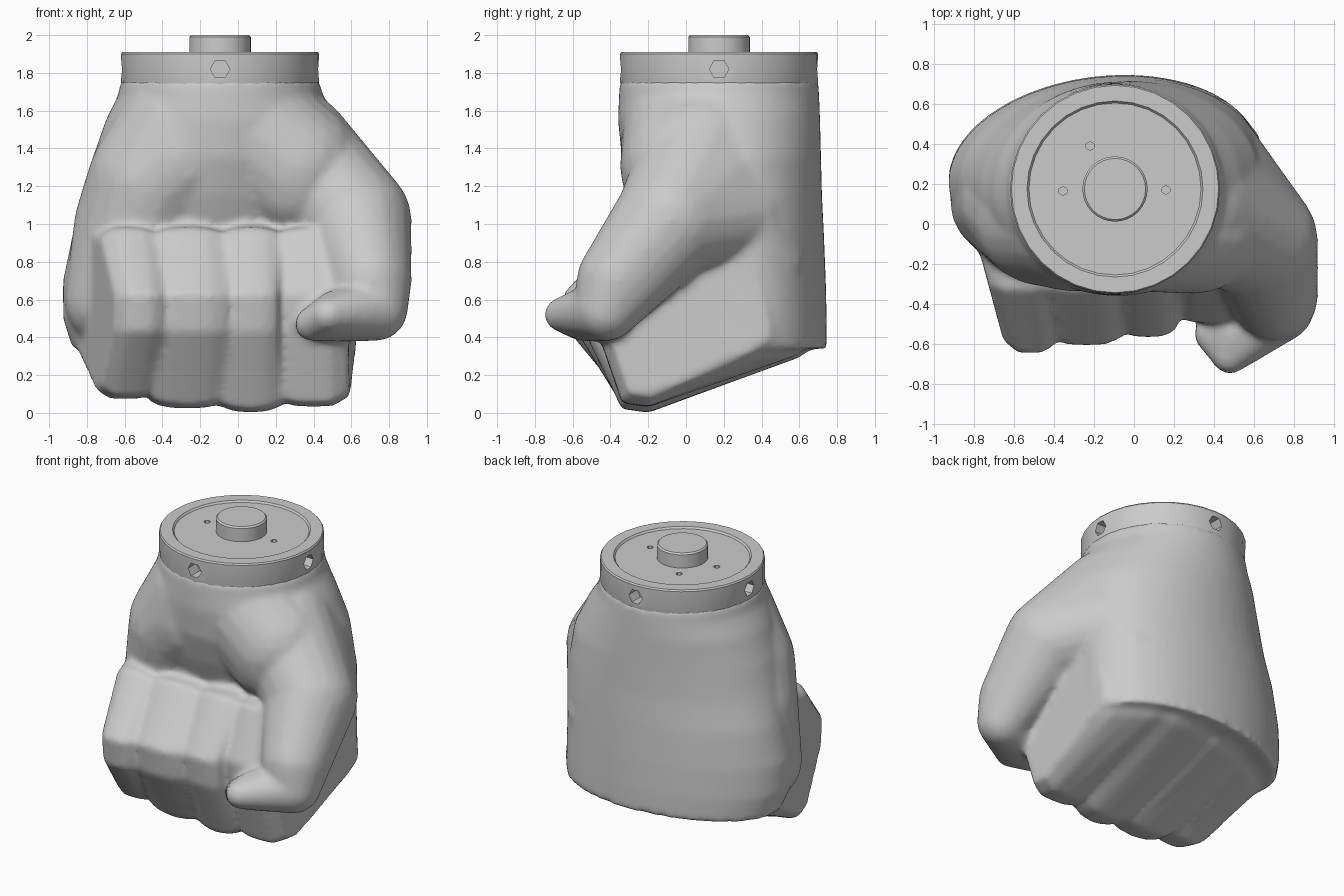
import bpy, bmesh, math
from mathutils import Matrix, Vector

cube = bpy.data.objects.get("Cube")
if cube:
    bpy.data.objects.remove(cube, do_unlink=True)

grey = bpy.data.materials.new("light_grey")
grey.use_nodes = True
grey.diffuse_color = (0.6, 0.6, 0.6, 1)
grey.node_tree.nodes["Principled BSDF"].inputs["Base Color"].default_value = (0.6, 0.6, 0.6, 1)


def make_object(name, bm):
    bmesh.ops.recalc_face_normals(bm, faces=bm.faces[:])
    mesh = bpy.data.meshes.new(name)
    bm.to_mesh(mesh)
    bm.free()
    mesh.materials.append(grey)
    obj = bpy.data.objects.new(name, mesh)
    bpy.context.collection.objects.link(obj)
    return obj


def bake(obj, angle):
    """Apply the modifiers and shade smooth, keeping edges over the angle sharp."""
    bpy.context.view_layer.update()
    graph = bpy.context.evaluated_depsgraph_get()
    mesh = bpy.data.meshes.new_from_object(obj.evaluated_get(graph))
    obj.modifiers.clear()
    obj.data = mesh
    mesh.materials.clear()
    mesh.materials.append(grey)
    bpy.ops.object.select_all(action="DESELECT")
    obj.select_set(True)
    bpy.context.view_layer.objects.active = obj
    bpy.ops.object.shade_smooth_by_angle(angle=math.radians(angle))


def loft(bm, rings):
    rows = [[bm.verts.new(p) for p in ring] for ring in rings]
    n = len(rows[0])
    for low, high in zip(rows, rows[1:]):
        for i in range(n):
            j = (i + 1) % n
            bm.faces.new((low[i], low[j], high[j], high[i]))
    bm.faces.new(rows[0][::-1])
    bm.faces.new(rows[-1])


def oval(z, x0, x1, y0, y1, skew=0.0, n=64):
    """Level ellipse; skew leans its rear towards +x."""
    ring = []
    for i in range(n):
        a = math.tau * i / n
        dy = (y1 - y0) / 2 * math.sin(a)
        ring.append(((x0 + x1) / 2 + (x1 - x0) / 2 * math.cos(a) + skew * dy,
                     (y0 + y1) / 2 + dy, z))
    return ring


def wrap(bm, *spheres):
    """Wrap all the given spheres (x, y, z, radius) in one convex hull."""
    balls, hull = bmesh.new(), bmesh.new()
    for x, y, z, r in spheres:
        bmesh.ops.create_icosphere(balls, subdivisions=3, radius=r,
                                   matrix=Matrix.Translation((x, y, z)))
    for v in balls.verts:
        hull.verts.new(v.co)
    bmesh.ops.convex_hull(hull, input=hull.verts[:])
    bmesh.ops.delete(hull, geom=[v for v in hull.verts if not v.link_faces], context="VERTS")
    temp = bpy.data.meshes.new("temp")
    hull.to_mesh(temp)
    bm.from_mesh(temp)
    bpy.data.meshes.remove(temp)
    balls.free()
    hull.free()


def mix(a, b, t):
    return a + (b - a) * t


def finger(bm, left, right, front, bottom, shrink0, shrink1):
    """Folded finger: a side profile swept across its width, fanning out to the knuckle."""
    rings = []
    for t, s in ((-0.02, shrink0), (0.22, 0.99), (0.5, 1.0), (0.78, 0.99), (1.02, shrink1)):
        front_x, back_x, back = (mix(a, b, t) for a, b in zip(left, right))
        profile = [(back - 0.1, 0.95), (back, 0.45), (back, 0.37), (back - 0.12, 0.29),
                   (-0.2, bottom), (-0.34, bottom + 0.02), (front + 0.03, 0.43),
                   (front, 0.63), (-0.33, 0.98), (-0.1, 1.0)]
        mid = sum((Vector(p) for p in profile), Vector((0, 0))) / len(profile)
        ring = []
        for p in profile:
            y, z = mid + (Vector(p) - mid) * s
            ring.append((mix(front_x, back_x, (y + 0.5) / 0.9), y, z))
        rings.append(ring)
    loft(bm, rings)


# Back of the hand and palm
bm = bmesh.new()
loft(bm, [oval(*r) for r in (
    (0.34, -0.87, 0.60, -0.1, 0.745, 0.22),
    (0.5, -0.92, 0.62, -0.18, 0.745, 0.22),
    (0.7, -0.92, 0.62, -0.2, 0.74, 0.22),
    (0.95, -0.87, 0.63, -0.2, 0.73, 0.18),
    (1.15, -0.82, 0.64, -0.28, 0.72, 0.13),
    (1.35, -0.77, 0.63, -0.34, 0.715, 0.06),
    (1.55, -0.70, 0.54, -0.36, 0.71),
    (1.68, -0.635, 0.45, -0.355, 0.705),
    (1.76, -0.62, 0.43, -0.35, 0.70))])

# Palm pads on the little finger side and the thumb side, and the edge of the hand
pad = (-0.45, 0.04, 1.22, 0.35)
wrap(bm, (-0.27, 0.04, 1.5, 0.37), pad, (-0.3, 0.02, 1.35, 0.36))
wrap(bm, (0.05, 0.03, 1.5, 0.37), (0.3, 0.01, 1.3, 0.36), (0.3, -0.04, 1.22, 0.29))
wrap(bm, pad, (-0.61, 0.1, 1.0, 0.26), (-0.65, 0.11, 0.6, 0.27))

# Four folded fingers; borders hold x at the front, x at the knuckle, y of the knuckle
borders = [(-0.67, -0.91, 0.3), (-0.42, -0.52, 0.56), (-0.07, -0.12, 0.69),
           (0.21, 0.24, 0.73), (0.57, 0.62, 0.5)]
fronts = [(-0.65, 0.07), (-0.61, 0.02), (-0.57, 0.0), (-0.5, 0.03)]
for i, (front, bottom) in enumerate(fronts):
    finger(bm, borders[i], borders[i + 1], front, bottom,
           0.88 if i == 0 else 0.94, 0.88 if i == 3 else 0.94)

# Thumb, with a broad web running back into the hand
root, web_top, web = (0.27, 0.1, 1.38, 0.34), (0.18, 0.3, 1.36, 0.35), (0.4, 0.28, 1.06, 0.27)
middle, joint, knuckle = (0.62, -0.08, 1.02, 0.30), (0.70, -0.36, 0.7, 0.22), (0.73, -0.42, 0.55, 0.17)
wrap(bm, root, web_top, web, middle)
wrap(bm, web, (0.36, 0.42, 0.8, 0.22), (0.4, 0.3, 0.95, 0.22))
wrap(bm, middle, joint, knuckle)
wrap(bm, knuckle, (0.48, -0.66, 0.52, 0.09), (0.39, -0.55, 0.47, 0.09),
     (0.53, -0.43, 0.5, 0.12), (0.52, -0.55, 0.52, 0.13))

# Blend everything into one skin
fist = make_object("fist", bm)
remesh = fist.modifiers.new("skin", "REMESH")
remesh.mode = "VOXEL"
remesh.voxel_size = 0.02
soften = fist.modifiers.new("soften", "SMOOTH")
soften.factor = 0.5
soften.iterations = 8
bake(fist, 60)

# Wrist cuff with a shallow recess in its top
CX, CY = -0.095, 0.175


def disc(z, r, n=32):
    return oval(z, CX - r, CX + r, CY - r, CY + r, 0, n)


bm = bmesh.new()
loft(bm, [disc(1.56, 0.48), disc(1.75, 0.524), disc(1.9, 0.525), disc(1.91, 0.518),
          disc(1.91, 0.44), disc(1.898, 0.43)])
wrist = make_object("wrist", bm)

# Four side holes and three small top holes
bm = bmesh.new()
for k in range(4):
    turn = Matrix.Rotation(k * math.pi / 2, 4, "Z")
    place = Matrix.Translation((CX, CY, 1.82)) @ turn @ Matrix.Translation((0.53, 0, 0))
    bmesh.ops.create_cone(bm, cap_ends=True, segments=6, radius1=0.052, radius2=0.052, depth=0.2,
                          matrix=place @ Matrix.Rotation(math.pi / 2, 4, "Y"))
for x, y in ((-0.22, 0.39), (-0.355, 0.165), (0.16, 0.17)):
    bmesh.ops.create_cone(bm, cap_ends=True, segments=6, radius1=0.022, radius2=0.022, depth=0.1,
                          matrix=Matrix.Translation((x, y, 1.9)))
cutter = make_object("hole_cutter", bm)
cutter.hide_render = True
cut = wrist.modifiers.new("holes", "BOOLEAN")
cut.operation = "DIFFERENCE"
cut.solver = "EXACT"
cut.object = cutter
bake(wrist, 30)
bpy.data.objects.remove(cutter, do_unlink=True)

# Connecting peg on top
bm = bmesh.new()
loft(bm, [disc(1.88, 0.163), disc(1.99, 0.163), disc(2.0, 0.153)])
bake(make_object("wrist_peg", bm), 30)
